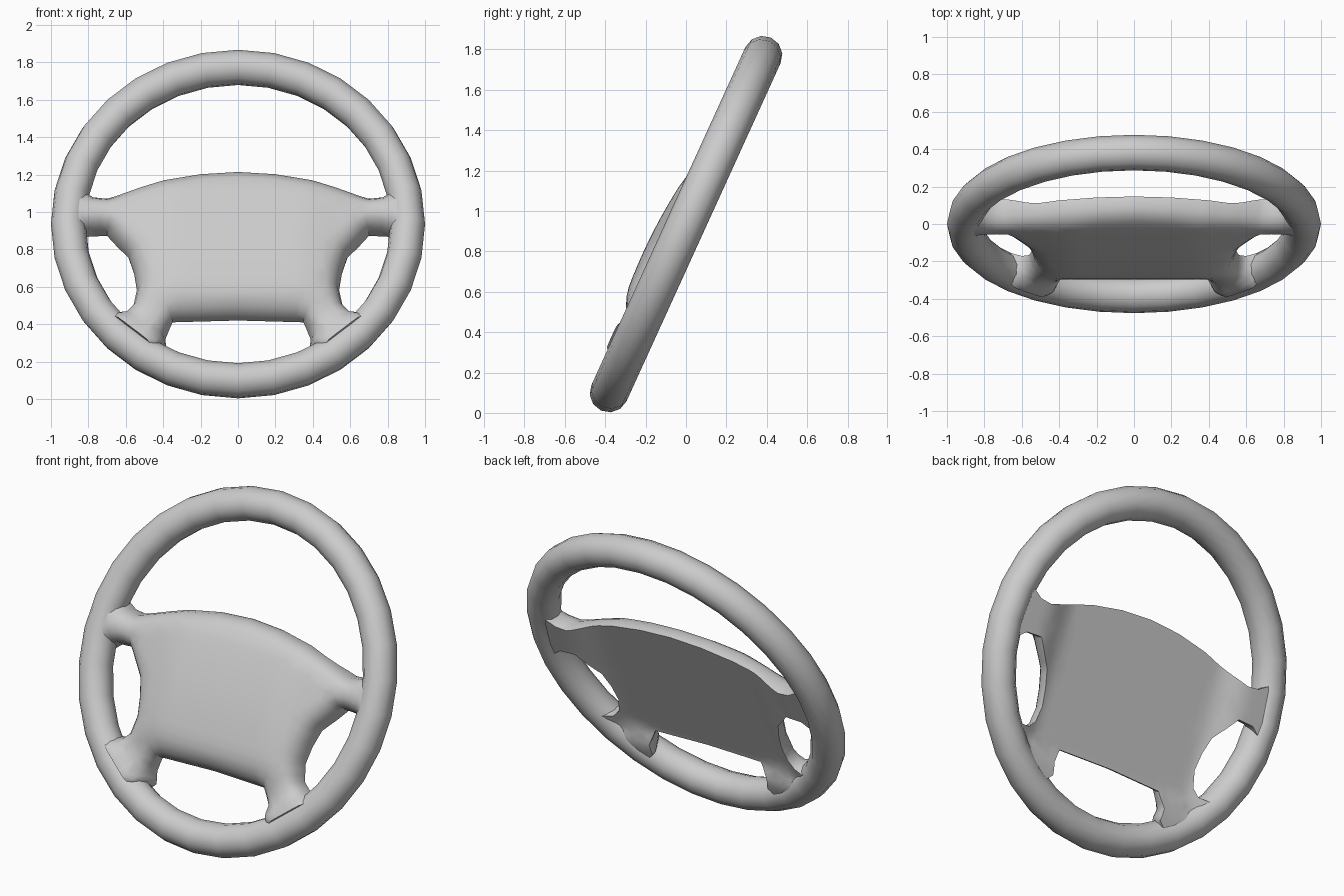
import bpy, bmesh, math
from mathutils import Vector, Matrix
from mathutils.geometry import delaunay_2d_cdt, intersect_point_line

if "Cube" in bpy.data.objects:
    bpy.data.objects.remove(bpy.data.objects["Cube"])

# Wheel frame: local x = across, y = up along the wheel, z = out towards the driver
TILT = math.radians(24.5)
FRAME = Matrix.Translation((0, 0, 0.935)) @ Matrix.Rotation(math.pi / 2 - TILT, 4, 'X')

grey = bpy.data.materials.new("grey_plastic")
grey.diffuse_color = (0.6, 0.6, 0.6, 1)
grey.use_nodes = True
grey.node_tree.nodes["Principled BSDF"].inputs["Base Color"].default_value = grey.diffuse_color


def finish(obj, angle):
    obj.data.materials.append(grey)
    bpy.ops.object.select_all(action='DESELECT')
    obj.select_set(True)
    bpy.context.view_layer.objects.active = obj
    bpy.ops.object.shade_smooth_by_angle(angle=math.radians(angle))


# Rim: slightly oval torus
bpy.ops.mesh.primitive_torus_add(major_segments=32, minor_segments=12,
                                 major_radius=0.907, minor_radius=0.093)
rim = bpy.context.object
rim.name = "rim"
rim.data.transform(FRAME @ Matrix.Diagonal((1, 1.015, 1.03, 1)))
finish(rim, 60)

# Hub outline, right half, from top centre clockwise to bottom centre
half = [(0, .30), (.2, .287), (.4, .25), (.6, .185), (.7, .155), (.77, .163), (.83, .2), (.88, .22),
        (.90, .2), (.90, -.09), (.85, -.08), (.80, -.04), (.70, -.035), (.65, -.1), (.585, -.18),
        (.555, -.28), (.54, -.38), (.56, -.475), (.60, -.515), (.67, -.52),
        (.70, -.545), (.43, -.77), (.38, -.72), (.39, -.65), (.35, -.565), (0, -.555)]
corners = [Vector(p) for p in half] + [Vector((-x, y)) for x, y in half[-2:0:-1]]

outline = []
for a, b in zip(corners, corners[1:] + corners[:1]):
    n = max(1, math.ceil((b - a).length / 0.04))
    outline += [a.lerp(b, i / n) for i in range(n)]
N = len(outline)
edges = [(i, (i + 1) % N) for i in range(N)]
# Edges that end on the rim are left square; all others are rolled
rolled = [(i, j) for i, j in edges
          if min(outline[i].length, outline[j].length) < 0.86]


def distance(p, pairs):
    best = 9
    for i, j in pairs:
        a, b = outline[i], outline[j]
        t = max(0, min(1, (p - a).dot(b - a) / (b - a).length_squared))
        best = min(best, (p - a.lerp(b, t)).length)
    return best


def inside(p):
    hit = False
    for i, j in edges:
        a, b = outline[i], outline[j]
        if (a.y > p.y) != (b.y > p.y) and p.x < a.x + (p.y - a.y) * (b.x - a.x) / (b.y - a.y):
            hit = not hit
    return hit


def smooth(lo, hi, x):
    t = max(0, min(1, (x - lo) / (hi - lo)))
    return t * t * (3 - 2 * t)


def back_height(p):
    side = smooth(.5, .72, abs(p.x))
    leg = smooth(.55, .68, -p.y)
    return -.025 - .05 * max(side, leg)


def front_height(p):
    x, y = abs(p.x), p.y
    pad = (1 - smooth(.3, .68, x)) * (1 - smooth(.4, .62, -y))
    crown = .105 + .03 * (1 - ((y + .22) / .4) ** 2)
    leg = smooth(.76, .87, p.length) * smooth(.4, .5, -y)
    base = .08 + .025 * leg
    return base + (max(crown, .09) - base) * pad


# Points inside the outline: rows following the edge, then a regular grid
points = list(outline)
for off in (.012, .035, .07):
    for k in range(N):
        t = (outline[(k + 1) % N] - outline[k - 1]).normalized()
        q = outline[k] + Vector((t.y, -t.x)) * off
        if inside(q) and distance(q, edges) > off * .93:
            points.append(q)
for i in range(-18, 19):
    for j in range(-16, 8):
        q = Vector((i * .05, j * .05))
        if inside(q) and distance(q, edges) > .1:
            points.append(q)
verts, _, tris, *_ = delaunay_2d_cdt(points, edges, [], 1, 1e-5)

# Hub with side arms and lower arms: rolled front, flatter back, wall between
bm = bmesh.new()
front, back = [], []
for p in verts:
    t = min(1, distance(p, rolled) / .095)
    s = .15 + .85 * math.sqrt(1 - (1 - t) ** 2)
    low = back_height(p)
    front.append(bm.verts.new((p.x, p.y, low + (front_height(p) - low) * s)))
    back.append(bm.verts.new((p.x, p.y, low)))
for f in tris:
    bm.faces.new([front[i] for i in f])
    bm.faces.new([back[i] for i in reversed(f)])
for e in [e for e in bm.edges if e.is_boundary]:
    i, j = e.verts[0], e.verts[1]
    if i in front and j in front:
        bm.faces.new((i, j, back[front.index(j)], back[front.index(i)]))
bmesh.ops.recalc_face_normals(bm, faces=bm.faces)
bm.transform(FRAME)
mesh = bpy.data.meshes.new("hub_and_arms")
bm.to_mesh(mesh)
bm.free()
hub = bpy.data.objects.new("hub_and_arms", mesh)
bpy.context.collection.objects.link(hub)
finish(hub, 50)
